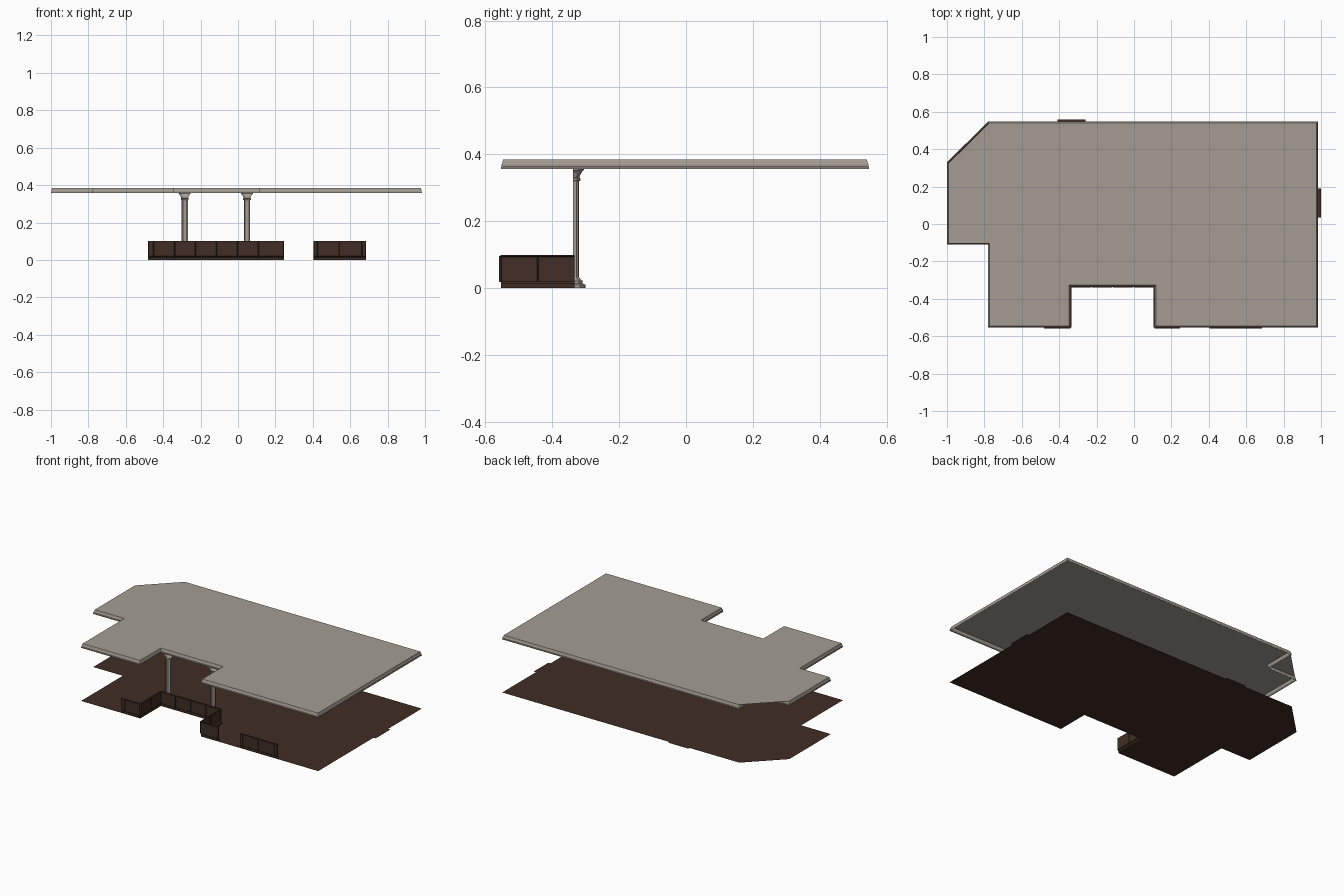
import bpy, bmesh
from mathutils import Vector

if "Cube" in bpy.data.objects:
    bpy.data.objects.remove(bpy.data.objects["Cube"])


def mat(name, col):
    m = bpy.data.materials.new(name)
    m.diffuse_color = (*col, 1)
    m.use_nodes = True
    m.node_tree.nodes["Principled BSDF"].inputs["Base Color"].default_value = m.diffuse_color
    return m


GREY = mat("warm_grey_plaster", (0.37, 0.335, 0.29))
BROWN = mat("dark_brown_wood", (0.052, 0.027, 0.018))


def finish(bm, name, material):
    me = bpy.data.meshes.new(name)
    bm.to_mesh(me)
    bm.free()
    ob = bpy.data.objects.new(name, me)
    me.materials.append(material)
    bpy.context.collection.objects.link(ob)
    return ob


def bridge(bm, rows, closed):
    # skin consecutive rows of points with quads
    vr = [[bm.verts.new(p) for p in r] for r in rows]
    n = len(vr[0])
    for a, b in zip(vr, vr[1:]):
        for i in range(n if closed else n - 1):
            j = (i + 1) % n
            bm.faces.new((a[i], a[j], b[j], b[i]))
    return vr


# room outline, counter-clockwise
L, R, F, B = -1.0, 0.984, -0.553, 0.547
BAY, N0, N1, NY = -0.78, -0.34, 0.11, -0.333
outline = [Vector(p) for p in (
    (BAY, F), (N0, F), (N0, NY), (N1, NY), (N1, F), (R, F), (R, B),
    (BAY, B), (BAY, 0.33), (L, 0.33), (L, -0.11), (BAY, -0.11))]


def inset(poly, d):
    out = []
    for i, p in enumerate(poly):
        e1 = (p - poly[i - 1]).normalized()
        e2 = (poly[(i + 1) % len(poly)] - p).normalized()
        out.append(p + d * (Vector((-e1.y, e1.x)) + Vector((-e2.y, e2.x))))
    return out


# ceiling slab with stepped crown moulding, open underneath
bm = bmesh.new()
steps = [(0, .357), (0, .362), (.002, .364), (.002, .371), (.004, .374), (.005, .380), (.007, .385)]
rows = [[(p.x, p.y, z) for p in inset(outline, d)] for d, z in steps]
bm.faces.new(bridge(bm, rows, True)[-1])
bmesh.ops.triangulate(bm, faces=[f for f in bm.faces if len(f.verts) > 4])
finish(bm, "ceiling", GREY)

# floor sheet with two door thresholds
bm = bmesh.new()
bm.faces.new([bm.verts.new((p.x, p.y, 0)) for p in outline])
bmesh.ops.triangulate(bm, faces=bm.faces[:])
for x0, x1, y0, y1 in ((-.41, -.26, B, .56), (R, 1.0, .035, .19)):
    bm.faces.new([bm.verts.new((x, y, 0)) for x, y in ((x0, y0), (x1, y0), (x1, y1), (x0, y1))])
bmesh.ops.recalc_face_normals(bm, faces=bm.faces[:])
for f in bm.faces:
    if f.normal.z < 0:
        f.normal_flip()
finish(bm, "floor", BROWN)


def wainscot(name, a, b, cuts):
    # run from a to b with the outside on the right hand; cuts are fractions
    a, b = Vector(a), Vector(b)
    d = (b - a).normalized()
    inn = Vector((-d.y, d.x))
    bm = bmesh.new()
    # recessed panels, seen from outside as raised cells
    cells = []
    t = [0, *cuts, 1]
    for t0, t1 in zip(t, t[1:]):
        p, q = a.lerp(b, t0), a.lerp(b, t1)
        cells.append(bm.faces.new([bm.verts.new((v.x, v.y, z)) for v, z in
                                   ((p, .018), (q, .018), (q, .098), (p, .098))]))
    bm.normal_update()
    bmesh.ops.inset_individual(bm, faces=cells, thickness=.003, depth=.006)
    # baseboard and cap rail
    for prof in ([(.004, 0), (.004, .014), (0, .018)],
                 [(0, .094), (.004, .096), (.004, .1), (-.005, .1), (-.005, .097)]):
        bridge(bm, [[(*(v + inn * o), z) for v in (a, b)] for o, z in prof], False)
    finish(bm, name, BROWN)


wainscot("front_left_wainscot", (-.48, F), (N0, F), [.2])
wainscot("alcove_left_wainscot", (N0, F), (N0, NY), [.5])
wainscot("alcove_back_wainscot", (N0, NY), (N1, NY), [.25, .5, .75])
wainscot("alcove_right_wainscot", (N1, NY), (N1, F), [.5])
wainscot("front_middle_wainscot", (N1, F), (.245, F), [])
wainscot("front_right_wainscot", (.403, F), (.685, F), [.08, .49, .92])


def pilaster(name, cx):
    # half-column, bulging into the room, open at the back
    bm = bmesh.new()
    prof = [(.038, .037, 0), (.038, .037, .010), (.030, .028, .014), (.030, .028, .022),
            (.022, .022, .026), (.017, .017, .034), (.017, .017, .320), (.021, .021, .322),
            (.021, .021, .328), (.018, .018, .331), (.024, .024, .345), (.032, .032, .354),
            (.032, .032, .359)]
    section = [(-1, 0), (-1, .55), (-.6, .95), (-.25, 1), (.25, 1), (.6, .95), (1, .55), (1, 0)]
    bridge(bm, [[(cx + w * u, NY - .004 + d * v, z) for u, v in section] for w, d, z in prof], False)
    finish(bm, name, GREY)


pilaster("left_pilaster", -.285)
pilaster("right_pilaster", .048)
